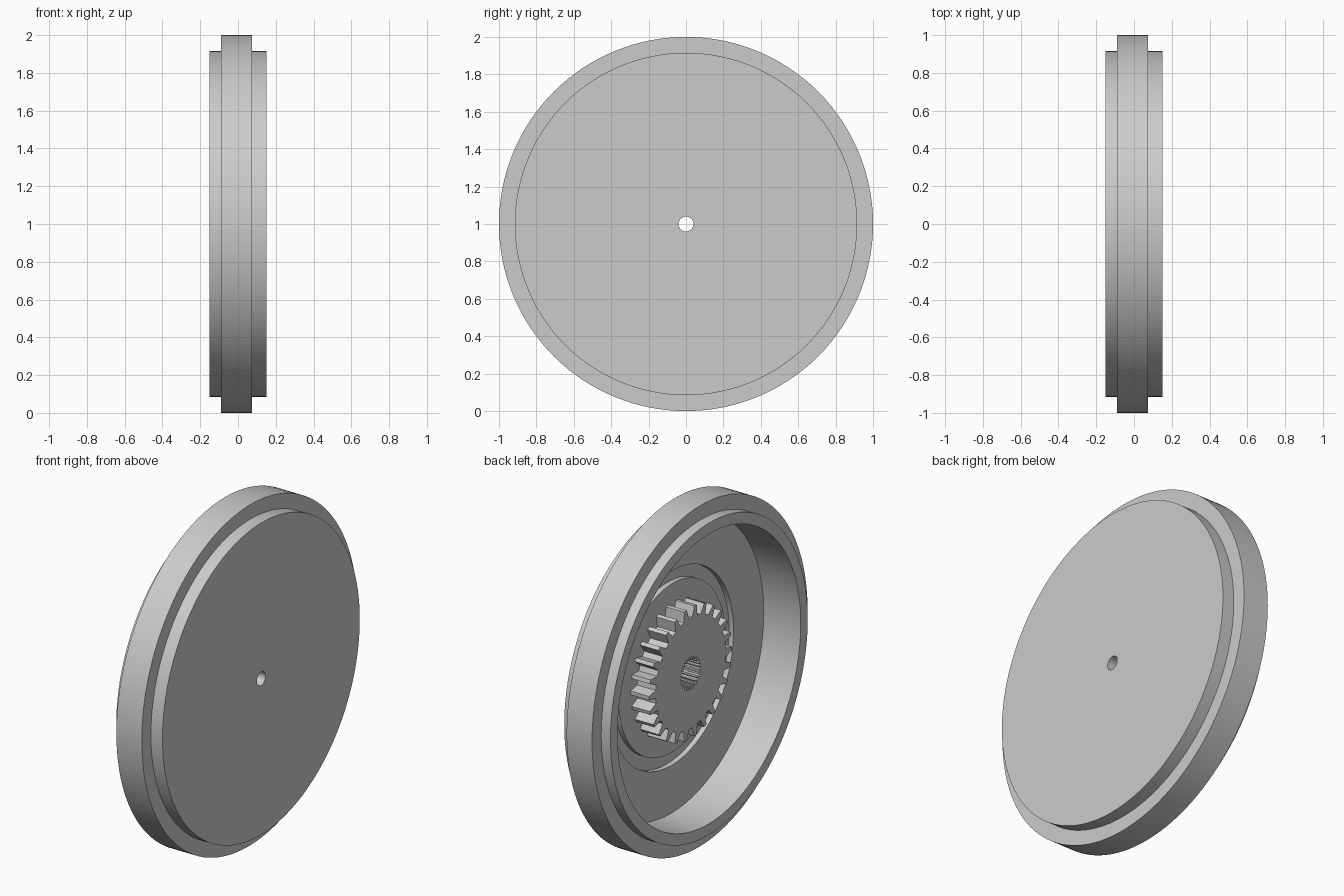
import bpy, bmesh, math

if "Cube" in bpy.data.objects:
    bpy.data.objects.remove(bpy.data.objects["Cube"])

grey = bpy.data.materials.new("light_grey")
grey.diffuse_color = (0.6, 0.6, 0.6, 1)
grey.use_nodes = True
grey.node_tree.nodes["Principled BSDF"].inputs["Base Color"].default_value = grey.diffuse_color


def ring_point(x, r, a):
    # axis of the wheel runs along x, centred at z = 1
    return (x, r * math.cos(a), 1 + r * math.sin(a))


def grid_object(name, loops):
    # closed surface from rings of points, wrapped in both directions
    bm = bmesh.new()
    rows = [[bm.verts.new(p) for p in loop] for loop in loops]
    n, m = len(rows), len(rows[0])
    for i in range(n):
        a, b = rows[i], rows[(i + 1) % n]
        for j in range(m):
            k = (j + 1) % m
            bm.faces.new((a[j], a[k], b[k], b[j]))
    bmesh.ops.recalc_face_normals(bm, faces=bm.faces)
    mesh = bpy.data.meshes.new(name)
    bm.to_mesh(mesh)
    bm.free()
    obj = bpy.data.objects.new(name, mesh)
    mesh.materials.append(grey)
    bpy.context.collection.objects.link(obj)
    bpy.ops.object.select_all(action='DESELECT')
    obj.select_set(True)
    bpy.context.view_layer.objects.active = obj
    bpy.ops.object.shade_smooth_by_angle(angle=math.radians(25))
    return obj


# Wheel body: flanged cup, with an annular groove in its floor and a small axle hole
SEG = 128
profile = [(0.15, 0.04), (0.15, 0.915), (0.075, 0.915), (0.075, 1.0),
           (-0.09, 1.0), (-0.09, 0.915), (-0.15, 0.915), (-0.15, 0.85),
           (0.09, 0.85), (0.09, 0.57), (0.12, 0.57), (0.12, 0.495),
           (0.09, 0.495), (0.09, 0.04)]
grid_object("wheel_body", [[ring_point(x, r, 2 * math.pi * j / SEG) for j in range(SEG)]
                           for x, r in profile])

# Hub gear: toothed outside, splined bore inside
TEETH = 26
ROOT, TIP = 0.325, 0.385
BORE_IN, BORE_OUT = 0.08, 0.095


def toothed(x, low, high, half_low, half_high):
    pts = []
    for t in range(TEETH):
        for off, r in ((-half_low, low), (-half_high, high), (half_high, high), (half_low, low)):
            pts.append(ring_point(x, r, 2 * math.pi * (t + off) / TEETH))
    return pts


FRONT, BACK = -0.03, 0.095
grid_object("hub_gear", [
    toothed(FRONT, ROOT, TIP, 0.3, 0.12),
    toothed(BACK, ROOT, TIP, 0.3, 0.12),
    toothed(BACK, BORE_IN, BORE_OUT, 0.3, 0.2),
    toothed(FRONT, BORE_IN, BORE_OUT, 0.3, 0.2),
])
